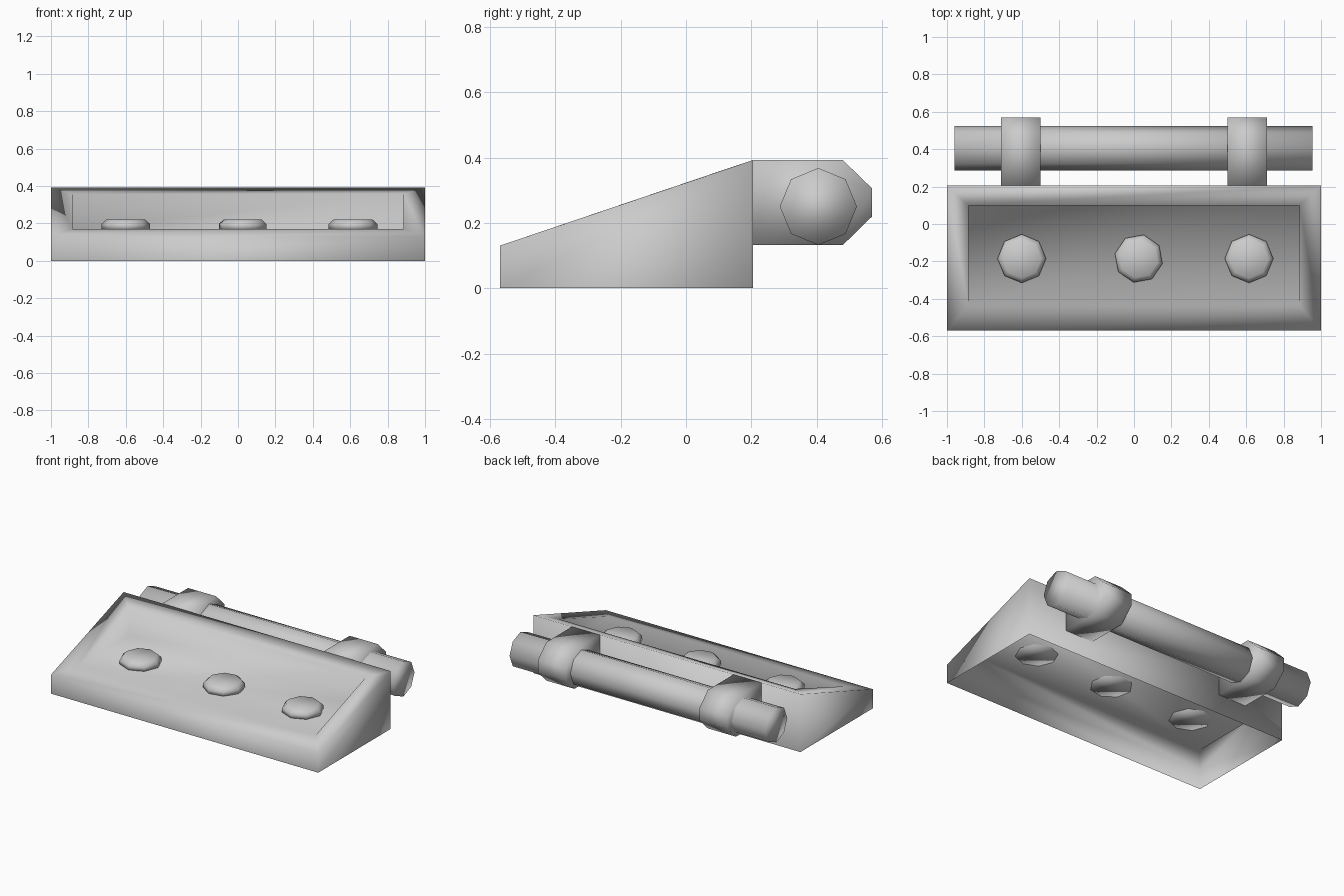
import bpy, bmesh
from math import radians, pi
from mathutils import Matrix

cube = bpy.data.objects.get("Cube")
if cube:
    bpy.data.objects.remove(cube, do_unlink=True)

grey = bpy.data.materials.new("plain grey")
grey.use_nodes = True
GREY = (0.6, 0.6, 0.6, 1)
grey.diffuse_color = GREY
grey.node_tree.nodes["Principled BSDF"].inputs["Base Color"].default_value = GREY


def finish(name, bm):
    """Turn a bmesh into a smooth-shaded grey object."""
    for f in bm.faces:
        f.smooth = True
    mesh = bpy.data.meshes.new(name)
    bm.to_mesh(mesh)
    bm.free()
    mesh.materials.append(grey)
    obj = bpy.data.objects.new(name, mesh)
    bpy.context.collection.objects.link(obj)
    return obj


def loft(bm, rings, cap_start=False, cap_end=True):
    """Join matching rings of points with quads."""
    rows = [[bm.verts.new(p) for p in ring] for ring in rings]
    n = len(rows[0])
    for a, b in zip(rows, rows[1:]):
        for i in range(n):
            j = (i + 1) % n
            bm.faces.new((a[i], a[j], b[j], b[i]))
    if cap_start:
        bm.faces.new(rows[0][::-1])
    if cap_end:
        bm.faces.new(rows[-1])


def rectangle(half_x, y0, y1, z0, z1):
    return [(-half_x, y0, z0), (half_x, y0, z0), (half_x, y1, z1), (-half_x, y1, z1)]


# Wedge tray: outer walls, sloping rim, recess walls and flat floor, open below
bm = bmesh.new()
loft(bm, [rectangle(1, -0.57, 0.205, 0, 0),
          rectangle(1, -0.57, 0.205, 0.13, 0.392),
          rectangle(0.885, -0.435, 0.1, 0.17, 0.357),
          rectangle(0.885, -0.435, 0.1, 0.17, 0.17)])
bmesh.ops.remove_doubles(bm, verts=bm.verts, dist=0.001)
finish("wedge_tray", bm)

# Eight-sided studs with a bevelled top
for name, x, turn in (("right_stud", -0.6, 0), ("middle_stud", 0.025, -12), ("left_stud", 0.615, 0)):
    bm = bmesh.new()
    bmesh.ops.create_cone(bm, segments=8, radius1=0.13, radius2=0.13, depth=0.055, cap_ends=True)
    top = [e for e in bm.edges if all(v.co.z > 0 for v in e.verts)]
    bmesh.ops.bevel(bm, geom=top, offset=0.024, segments=1, affect='EDGES')
    stud = finish(name, bm)
    stud.location = (x, -0.185, 0.193)
    stud.rotation_euler.z = radians(turn)

# Eight-sided hinge rod along x
bm = bmesh.new()
bmesh.ops.create_cone(bm, segments=8, radius1=0.118, radius2=0.118, depth=1.915, cap_ends=True,
                      matrix=Matrix.Rotation(pi / 2, 4, 'Y'))
finish("hinge_rod", bm).location = (-0.002, 0.405, 0.25)

# Two chamfered arms holding the rod
profile = [(0.205, 0.132), (0.48, 0.132), (0.57, 0.22), (0.57, 0.305), (0.48, 0.392), (0.205, 0.392)]
for name, x in (("right_arm", -0.605), ("left_arm", 0.605)):
    bm = bmesh.new()
    loft(bm, [[(x + dx, y, z) for y, z in profile] for dx in (-0.105, 0.105)], cap_start=True)
    finish(name, bm)
